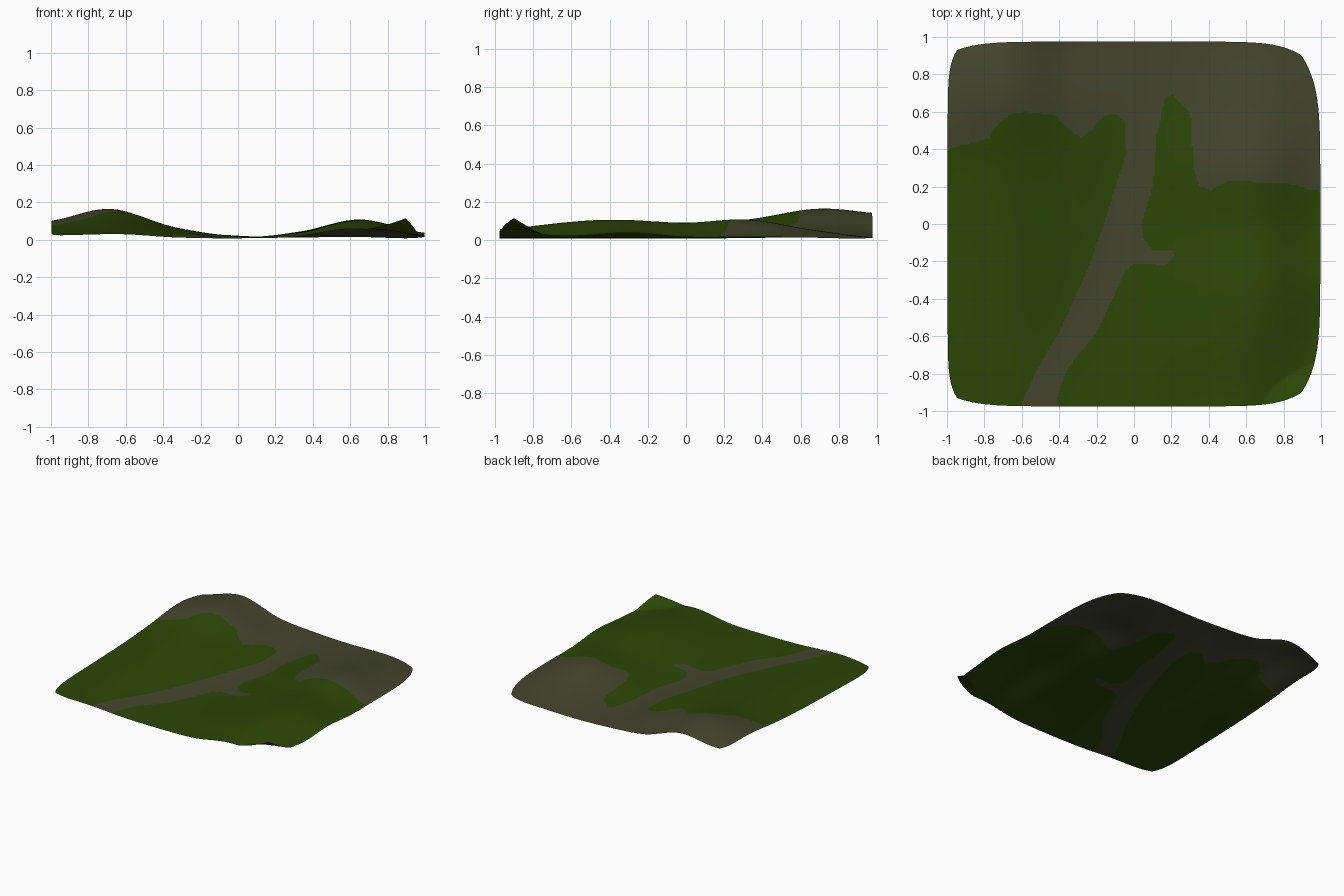
import bpy, bmesh, math
from mathutils import Vector

if "Cube" in bpy.data.objects:
    bpy.data.objects.remove(bpy.data.objects["Cube"])

N = 220  # faces per side

# Height samples, rows front to back, columns left to right
HEIGHTS = [
    [.026, .032, .014, .010, .018, .060, .036],
    [.034, .044, .017, .012, .040, .090, .024],
    [.042, .062, .028, .012, .043, .105, .040],
    [.052, .082, .044, .011, .038, .093, .018],
    [.072, .110, .056, .013, .046, .109, .018],
    [.100, .155, .068, .020, .028, .058, .016],
    [.088, .138, .052, .024, .014, .018, .010],
]

# Meadow outlines seen from above
LEFT_MEADOW = [(-1.1, .38), (-1, .4), (-.77, .46), (-.75, .51), (-.7, .56), (-.65, .59), (-.58, .6), (-.42, .58),
               (-.34, .5), (-.28, .46), (-.23, .5), (-.17, .57), (-.1, .59), (-.05, .55), (-.04, .38), (-.1, .2),
               (-.16, 0), (-.25, -.25), (-.4, -.58), (-.52, -.78), (-.62, -1), (-1.1, -1.1)]
RIGHT_MEADOW = [(-.4, -1.1), (-.41, -.92), (-.36, -.78), (-.2, -.58), (-.1, -.37), (-.05, -.25), (0, -.21),
                (.17, -.22), (.22, -.17), (.2, -.14), (.1, -.14), (.05, -.08), (.04, 0), (.1, .2),
                (.12, .47), (.17, .68), (.21, .69), (.24, .65), (.3, .6), (.32, .3), (.35, .2),
                (.41, .18), (.5, .23), (.8, .22), (1.1, .15), (1.1, -1.1)]


def spline(vals, t):
    """Smooth curve through evenly spaced values, t in -1..1."""
    n = len(vals) - 1
    s = (t + 1) / 2 * n
    i = min(int(s), n - 1)
    f = s - i
    a, b, c, d = (vals[max(0, min(n, i + k))] for k in (-1, 0, 1, 2))
    return b + .5 * f * (c - a + f * (2*a - 5*b + 4*c - d + f * (3*(b - c) + d - a)))


def inside(poly, x, y):
    hit = False
    for (x1, y1), (x2, y2) in zip(poly, poly[1:] + poly[:1]):
        if (y1 > y) != (y2 > y) and x < x1 + (y - y1) * (x2 - x1) / (y2 - y1):
            hit = not hit
    return hit


def bump(u, v, cu, cv, r, h):
    """Soft round rise centred on (cu, cv)."""
    return h * math.exp(-((u - cu) ** 2 + (v - cv) ** 2) / r ** 2)


def material(name, rgb):
    m = bpy.data.materials.new(name)
    m.diffuse_color = (*rgb, 1)
    m.use_nodes = True
    m.node_tree.nodes["Principled BSDF"].inputs["Base Color"].default_value = m.diffuse_color
    return m


# Terrain sheet: rounded square outline, hills and a shallow river bed
bm = bmesh.new()
grid = []
for j in range(N + 1):
    v = -1 + 2 * j / N
    row = []
    for i in range(N + 1):
        u = -1 + 2 * i / N
        pull = .10 if u > 0 else .05
        x = u * (.996 - pull * abs(v) ** (6 if u > 0 else 12))
        y = v * (.975 - (.075 if u > 0 else .045) * abs(u) ** 8)
        z = spline([spline(r, u) for r in HEIGHTS], v)
        z += bump(u, v, -.78, .82, .22, .015) + bump(u, v, .62, -.5, .2, .006)
        # Curled-up front right corner
        z += .081 * max(0, 1 - math.hypot((1 - u) / .24, (1 + v) / .18)) ** 1.2
        row.append(bm.verts.new((x, y, z)))
    grid.append(row)

low = min(vert.co.z for vert in bm.verts)
for vert in bm.verts:
    vert.co.z -= low - .008

for j in range(N):
    for i in range(N):
        f = bm.faces.new((grid[j][i], grid[j][i+1], grid[j+1][i+1], grid[j+1][i]))
        f.smooth = True
        c = f.calc_center_median()
        f.material_index = int(inside(LEFT_MEADOW, c.x, c.y) or inside(RIGHT_MEADOW, c.x, c.y))

mesh = bpy.data.meshes.new("terrain")
bm.to_mesh(mesh)
bm.free()
mesh.materials.append(material("earth brown", (.056, .061, .026)))
mesh.materials.append(material("meadow green", (.025, .061, .002)))
terrain = bpy.data.objects.new("terrain", mesh)
bpy.context.collection.objects.link(terrain)
